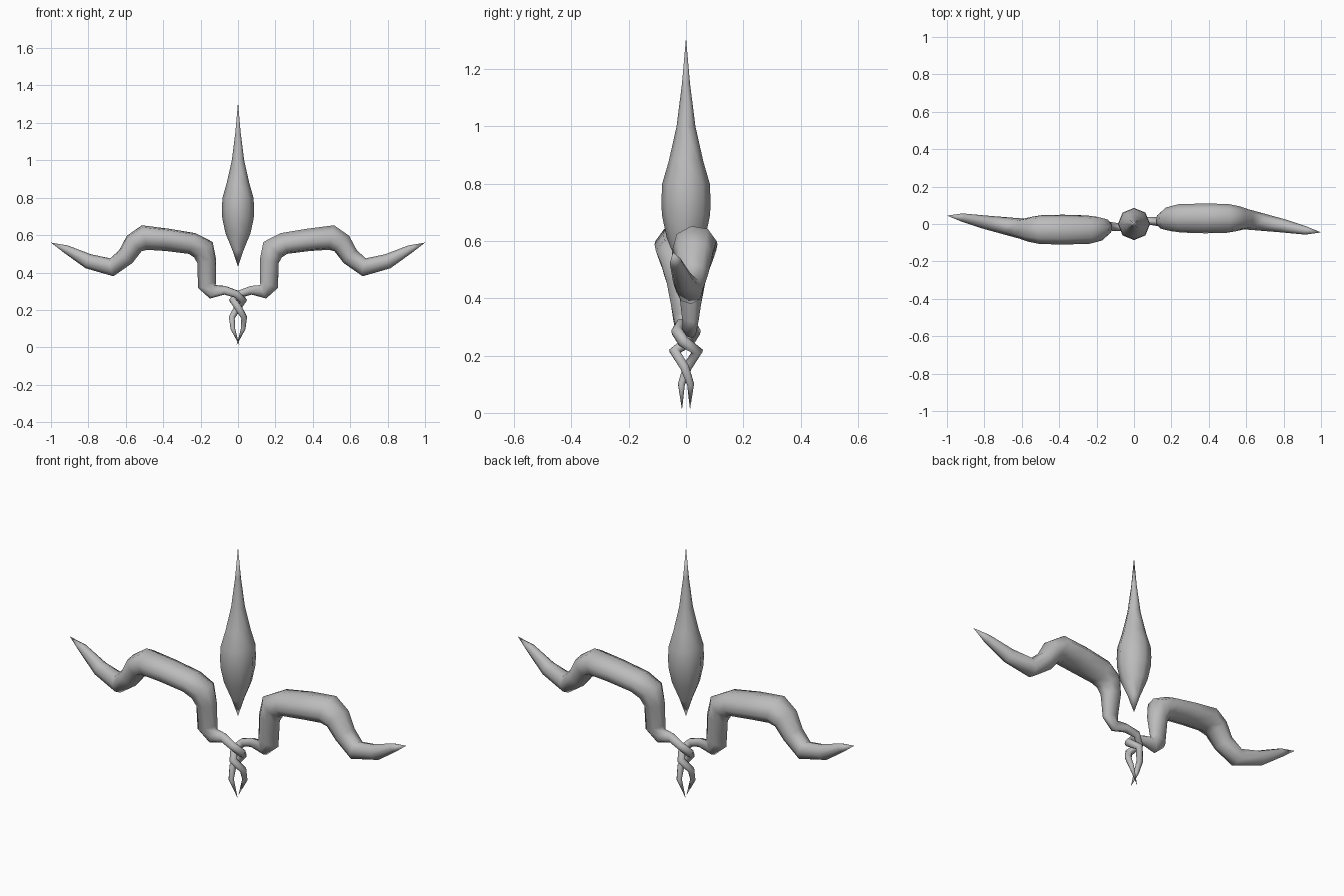
import bpy, bmesh, math
from mathutils import Vector, Matrix

SIDES = 8
cube = bpy.data.objects.get("Cube")
if cube:
    bpy.data.objects.remove(cube)

grey = bpy.data.materials.new("grey")
grey.use_nodes = True
grey.diffuse_color = (0.5, 0.5, 0.5, 1)
grey.node_tree.nodes["Principled BSDF"].inputs["Base Color"].default_value = grey.diffuse_color


def sweep(name, stations, side):
    """Tube through stations (x, y, z, radius in plane, radius along side)."""
    pts = [Vector(s[:3]) for s in stations]
    bm = bmesh.new()
    rings = []
    old = None
    for i, s in enumerate(stations):
        before = (pts[i] - pts[max(i - 1, 0)]).normalized()
        after = (pts[min(i + 1, len(pts) - 1)] - pts[i]).normalized()
        tangent = (before + after).normalized()
        # carry the side direction along the path without twisting
        if old:
            side = old.rotation_difference(tangent) @ side
        side = (side - tangent * side.dot(tangent)).normalized()
        up = tangent.cross(side)
        old = tangent
        ring = []
        for k in range(SIDES):
            a = math.tau * k / SIDES
            ring.append(bm.verts.new(pts[i] + up * math.cos(a) * s[3] + side * math.sin(a) * s[4]))
        rings.append(ring)
    for a, b in zip(rings, rings[1:]):
        for k in range(SIDES):
            n = (k + 1) % SIDES
            bm.faces.new((a[k], a[n], b[n], b[k]))
    bmesh.ops.remove_doubles(bm, verts=bm.verts, dist=0.0008)
    bmesh.ops.holes_fill(bm, edges=bm.edges)
    bmesh.ops.recalc_face_normals(bm, faces=bm.faces)
    mesh = bpy.data.meshes.new(name)
    bm.to_mesh(mesh)
    bm.free()
    mesh.shade_smooth()
    mesh.materials.append(grey)
    obj = bpy.data.objects.new(name, mesh)
    bpy.context.collection.objects.link(obj)
    return obj


# Floating drop-shaped blade
drop = [(0.43, 0), (0.52, 0.03), (0.61, 0.067), (0.69, 0.084), (0.74, 0.086), (0.80, 0.083),
        (0.88, 0.06), (1.0, 0.033), (1.15, 0.014), (1.31, 0)]
sweep("center_drop", [(0, 0, z, r, r) for z, r in drop], Vector((0, 1, 0)))

# Curling horn: outer tip, arch, stem, then the twisted root
horn = [
    (1.0, -.045, .56, 0, 0),
    (.92, -.035, .525, .022, .022),
    (.80, -.01, .46, .040, .036),
    (.675, .012, .428, .049, .048),
    (.60, .025, .485, .050, .055),
    (.555, .028, .555, .058, .068),
    (.50, .03, .587, .068, .078),
    (.38, .03, .575, .061, .081),
    (.245, .03, .555, .059, .077),
    (.185, .025, .522, .066, .065),
    (.167, .02, .46, .053, .050),
    (.165, .015, .335, .053, .030),
    (.135, .012, .297, .040, .024),
    (.07, .018, .305, .024, .021),
    (.01, .032, .285, .021, .020),
    (-.028, .01, .25, .021, .020),
    (0, -.04, .215, .020, .020),
    (.033, -.005, .16, .017, .017),
    (.028, .016, .10, .013, .013),
    (-.008, .014, .01, 0, 0),
]
left = sweep("left_horn", horn, Vector((0, 1, 0)))

# Second horn is the first turned half a revolution
right = left.copy()
right.data = left.data.copy()
right.name = "right_horn"
right.data.transform(Matrix.Rotation(math.pi, 4, "Z"))
bpy.context.collection.objects.link(right)
